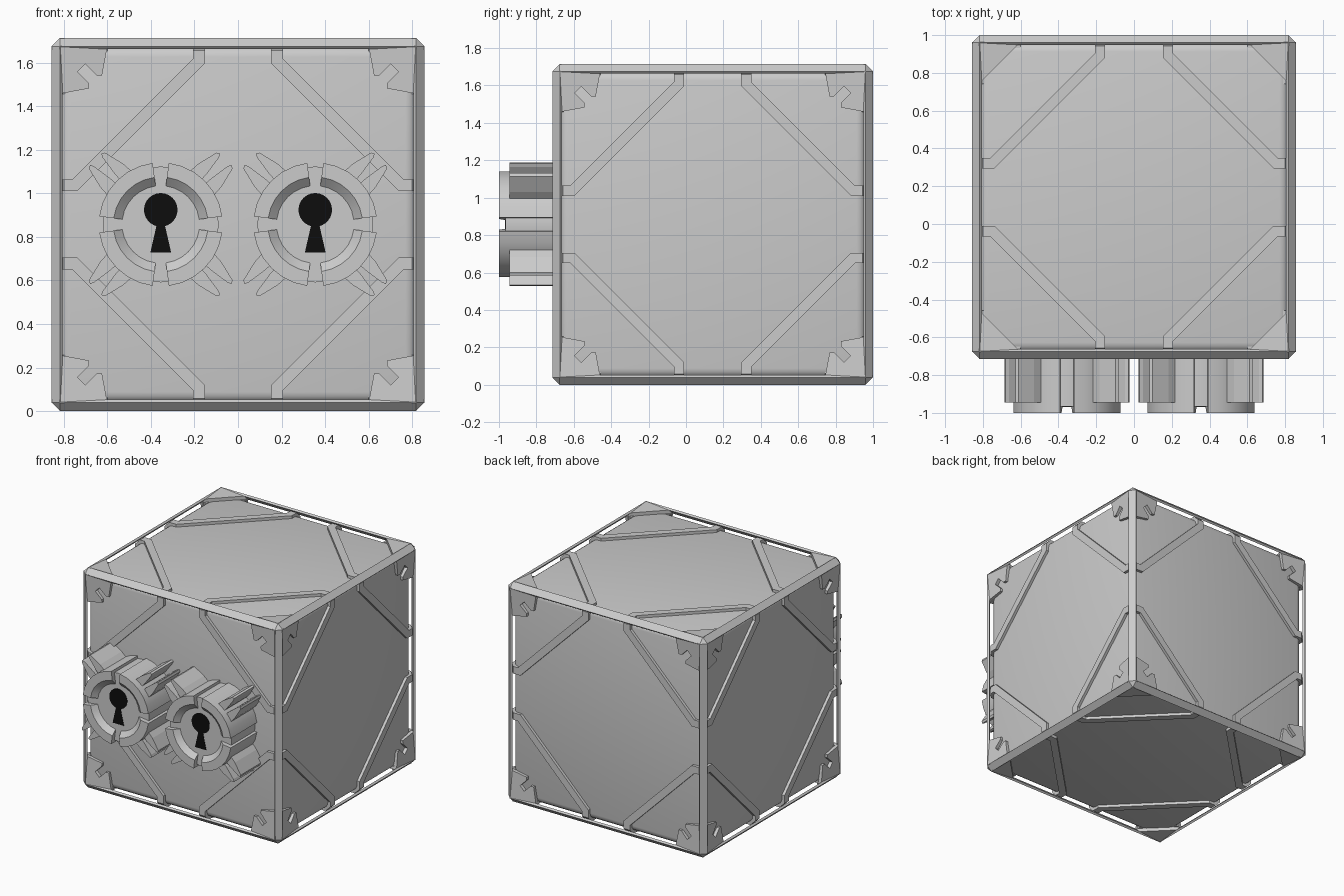
import bpy, bmesh
from math import sin, cos, radians, pi
from itertools import product
from mathutils import Vector

if "Cube" in bpy.data.objects:
    bpy.data.objects.remove(bpy.data.objects["Cube"])

C = Vector((0, 0.1425, 0.8575))      # cube centre
H, E, B = 0.8575, 0.8175, 0.82       # outer half size, chamfer start, body half size
LX = 0.355                           # lock offset from the middle


def finish(name, bm, loc=C, smooth=None):
    bmesh.ops.recalc_face_normals(bm, faces=bm.faces)
    me = bpy.data.meshes.new(name)
    bm.to_mesh(me)
    bm.free()
    ob = bpy.data.objects.new(name, me)
    ob.location = loc
    bpy.context.collection.objects.link(ob)
    if smooth:
        bpy.context.view_layer.objects.active = ob
        ob.select_set(True)
        bpy.ops.object.shade_smooth_by_angle(angle=radians(smooth))
        ob.select_set(False)
    return ob


def loft(bm, rings):
    """Closed solid through matching rings of points."""
    vs = [[bm.verts.new(p) for p in r] for r in rings]
    n = len(vs[0])
    for a, b in zip(vs, vs[1:]):
        for i in range(n):
            bm.faces.new((a[i], a[(i + 1) % n], b[(i + 1) % n], b[i]))
    bm.faces.new(vs[0])
    bm.faces.new(vs[-1])


def place(axis, w, u, v):
    p = [0, 0, 0]
    p[axis], p[(axis + 1) % 3], p[(axis + 2) % 3] = w, u, v
    return p


SIGNS = (-1, 1)

# rounded inner body
bm = bmesh.new()
bmesh.ops.create_cube(bm, size=2 * B)
bmesh.ops.bevel(bm, geom=bm.edges[:], offset=0.05, segments=4, profile=0.5, affect='EDGES')
finish("body", bm, smooth=40)

# chamfered edge strips and their corner triangles
bm = bmesh.new()
t = 0.012
strip = [(H, E), (E, H), (E - t, H - t), (H - t, E - t)]
for axis, s1, s2 in product(range(3), SIGNS, SIGNS):
    loft(bm, [[place(axis, w, s1 * a, s2 * b) for a, b in strip] for w in (-E, E)])
for s in product(SIGNS, repeat=3):
    tri = [Vector((H if i == k else E) * s[i] for i in range(3)) for k in range(3)]
    loft(bm, [tri, [p * 0.97 for p in tri]])
finish("edge_frame", bm)

# corner plates: slotted on the four sides, plain triangles on top and bottom
half = [(0.60, B), (0.625, 0.685), (0.65, 0.685), (0.7025, 0.7375)]
slotted = [(B, B)] + half + [(b, a) for a, b in reversed(half)]
triangle = [(B, B), (0.60, B), (B, 0.60)]
bm = bmesh.new()
for axis, s, su, sv in product(range(3), SIGNS, SIGNS, SIGNS):
    prof = triangle if axis == 2 else slotted
    low = [place(axis, s * 0.79, su * u, sv * v) for u, v in prof]
    top = [place(axis, s * (H - 0.05 * (2 * E - u - v) - 0.001), su * u, sv * v) for u, v in prof]
    loft(bm, [low, top])
finish("corner_plates", bm)

# diagonal bands on every face, wrapping over the edges
bm = bmesh.new()
T = 0.842
outer = [(0.2075, 0.80), (0.2075, 0.761), (0.761, 0.2075), (0.80, 0.2075)]
inner = [(0.80, 0.1525), (0.739, 0.1525), (0.1525, 0.739), (0.1525, 0.80)]
for axis, s, su, sv in product(range(3), SIGNS, SIGNS, SIGNS):
    loft(bm, [[place(axis, s * w, su * u, sv * v) for u, v in outer + inner] for w in (0.79, T)])
wrap = [(T, 0.78), (T, 0.80), (0.80, T), (0.78, T), (0.76, 0.76)]
for axis, s, s1, s2 in product(range(3), SIGNS, SIGNS, SIGNS):
    loft(bm, [[place(axis, s * w, s1 * a, s2 * b) for a, b in wrap] for w in (0.1525, 0.2075)])
finish("diagonal_bands", bm)

# two locks on the front
black = bpy.data.materials.new("keyhole_black")
black.diffuse_color = (0.004, 0.004, 0.004, 1)
black.use_nodes = True
black.node_tree.nodes["Principled BSDF"].inputs["Base Color"].default_value = black.diffuse_color
BACK = -0.67
for side, x in (("left", -LX), ("right", LX)):
    loc = (x, 0, C.z)

    # lock barrel
    bm = bmesh.new()
    loft(bm, [[(0.266 * cos(2 * pi * i / 32), y, 0.266 * sin(2 * pi * i / 32)) for i in range(32)]
              for y in (BACK, -0.965)])
    finish(side + "_lock_barrel", bm, loc, 30)

    # four ring segments with a sloped inner lip
    bm = bmesh.new()
    prof = [(0.285, BACK), (0.285, -1.0), (0.218, -1.0), (0.175, -0.962), (0.175, BACK)]
    for q in range(4):
        angs = [radians(90 * q + 7.5 + 75 * i / 6) for i in range(7)]
        loft(bm, [[(r * cos(a), y, r * sin(a)) for r, y in prof] for a in angs])
    finish(side + "_lock_ring", bm, loc, 30)

    # paired prongs on the diagonals
    bm = bmesh.new()
    prong = [(0.24, 0.012), (0.31, 0.014), (0.405, 0.028), (0.423, 0.036), (0.415, 0.052),
             (0.32, 0.075), (0.24, 0.08)]
    for q, s in product(range(4), SIGNS):
        a = radians(45 + 90 * q)
        loft(bm, [[(r * cos(a) - s * o * sin(a), y, r * sin(a) + s * o * cos(a)) for r, o in prong]
                  for y in (BACK, -0.945)])
    finish(side + "_lock_prongs", bm, loc)

    # keyhole
    bm = bmesh.new()
    hole = [(0.077 * cos(radians(d)), 0.067 + 0.077 * sin(radians(d))) for d in range(-75, 256, 10)]
    hole += [(-0.048, -0.13), (0.048, -0.13)]
    loft(bm, [[(u, y, v) for u, v in hole] for y in (-0.96, -0.968)])
    finish(side + "_keyhole", bm, loc).data.materials.append(black)
